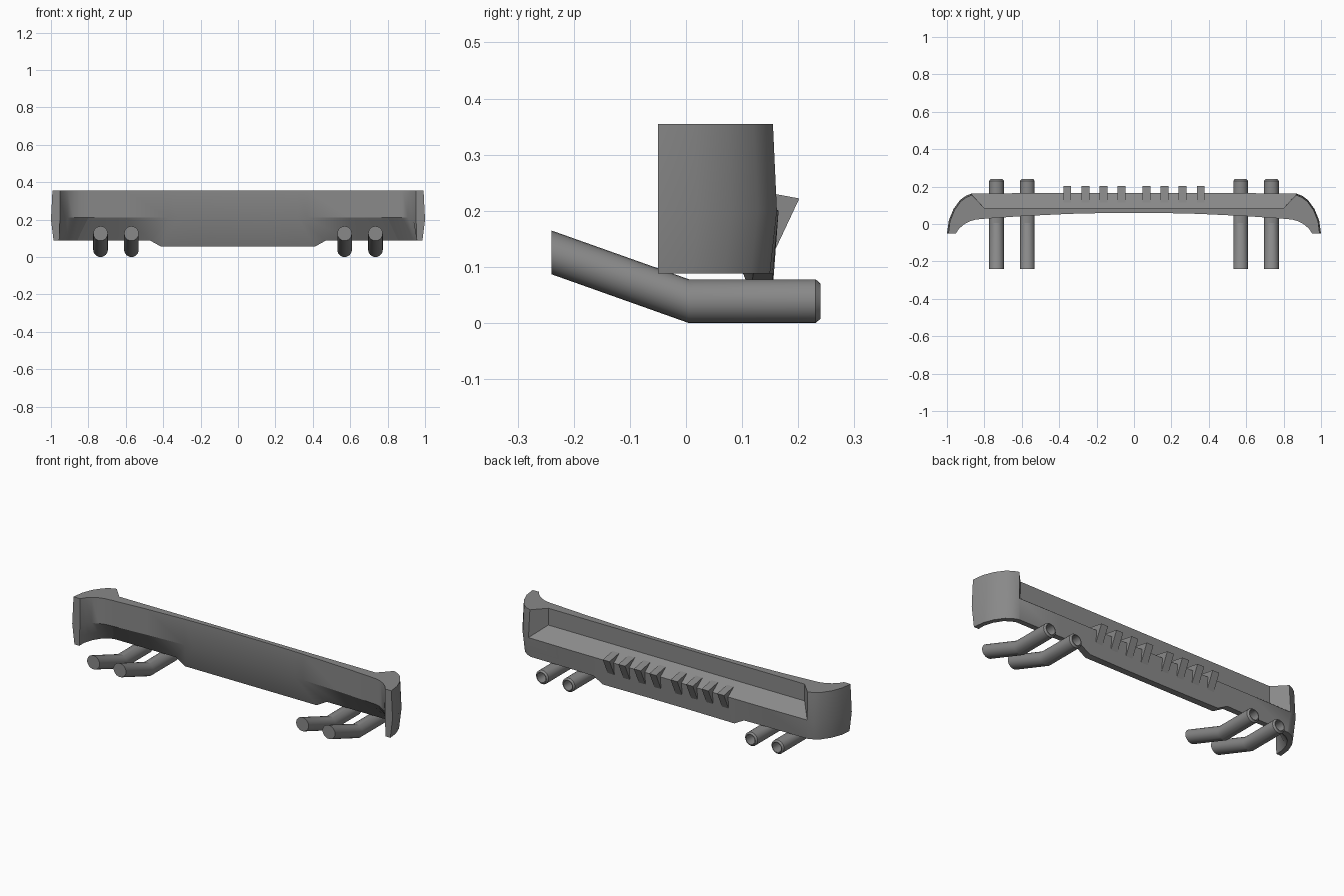
import bpy, bmesh, math
from mathutils import Vector

cube = bpy.data.objects.get("Cube")
if cube:
    bpy.data.objects.remove(cube, do_unlink=True)

metal = bpy.data.materials.new("grey metal")
metal.use_nodes = True
GREY = (0.25, 0.25, 0.25, 1)
metal.diffuse_color = GREY
metal.node_tree.nodes["Principled BSDF"].inputs["Base Color"].default_value = GREY


def loft(name, rings, smooth=30):
    """Join equal-length closed rings into a capped solid."""
    bm = bmesh.new()
    rows = [[bm.verts.new(p) for p in ring] for ring in rings]
    n = len(rows[0])
    for a, b in zip(rows, rows[1:]):
        for i in range(n):
            j = (i + 1) % n
            bm.faces.new((a[i], a[j], b[j], b[i]))
    bm.faces.new(rows[0])
    bm.faces.new(rows[-1])
    bmesh.ops.remove_doubles(bm, verts=bm.verts, dist=0.0005)
    bmesh.ops.recalc_face_normals(bm, faces=bm.faces)
    mesh = bpy.data.meshes.new(name)
    bm.to_mesh(mesh)
    bm.free()
    mesh.materials.append(metal)
    ob = bpy.data.objects.new(name, mesh)
    bpy.context.collection.objects.link(ob)
    bpy.ops.object.select_all(action='DESELECT')
    ob.select_set(True)
    bpy.context.view_layer.objects.active = ob
    bpy.ops.object.shade_smooth_by_angle(angle=math.radians(smooth))
    return ob


# Bumper: cross-sections from the wrapped tip to the middle
TOP, LIP, SHELF, EDGE, BASE = 0.355, 0.21, 0.26, 0.2, 0.088


def section(inner, outer, recess=None, foot=None, wall=0.03):
    i, o = Vector(inner), Vector(outer)
    d = (i - o).normalized()
    up, low = o + d * 0.008, o + d * 0.014
    foot = foot or (*(low + d * wall), BASE)
    low_z = foot[2]
    back = (*recess, TOP) if recess else (*up, TOP)
    shelf = (*recess, SHELF) if recess else (*o, EDGE)
    base = (foot[0], low.y, low_z) if recess else (*low, low_z)
    return [(*i, TOP), back, shelf, (*o, EDGE), base, foot, (*i, LIP)]


def front(x):
    return (x, 0.06 - 0.05 * x * x)


half = [
    section((0.952, -0.05), (1.0, -0.05)),
    section((0.935, -0.025), (0.99, 0.02)),
    section((0.91, -0.003), (0.965, 0.08)),
    section((0.88, 0.014), (0.93, 0.128)),
    section((0.845, 0.024), (0.9, 0.15)),
    section(front(0.8), (0.87, 0.162)),
    section(front(0.8), (0.87, 0.162), (0.8, 0.085), (0.86, 0.12, BASE)),
    section(front(0.6), (0.6, 0.165), (0.6, 0.085), (0.6, 0.12, BASE)),
    section(front(0.37), (0.47, 0.165), (0.45, 0.085), (0.47, 0.12, BASE)),
    section(front(0.32), (0.41, 0.165), (0.35, 0.085), (0.41, 0.115, 0.055)),
    section(front(0.15), (0.15, 0.165), (0.15, 0.085), (0.15, 0.115, 0.055)),
]
mirrored = [[(-x, y, z) for x, y, z in ring] for ring in reversed(half)]
loft("bumper", half + mirrored)

# Diffuser fins on the rear shelf
fin_profile = [(0.115, 0.238), (0.202, 0.222), (0.155, 0.122), (0.125, 0.14)]
for side in (-1, 1):
    for k in range(4):
        x = side * (0.066 + 0.097 * k)
        loft("diffuser_fin", [[(x + dx, y, z) for y, z in fin_profile]
                              for dx in (-0.021, 0.021)])

# Exhaust pipes: bent tubes with chamfered, hollow tail ends
R = 0.039
pipe_path = [(-0.24, 0.126, R), (0.005, R, R), (0.231, R, R), (0.24, R, 0.031),
             (0.24, R, 0.027), (0.15, R, 0.027)]
for side in (-1, 1):
    for x in (0.57, 0.735):
        rings = []
        for y, z, r in pipe_path:
            rings.append([(side * x + r * math.cos(a), y, z + r * math.sin(a))
                          for a in (math.tau * s / 24 for s in range(24))])
        loft("exhaust_pipe", rings, 18)
